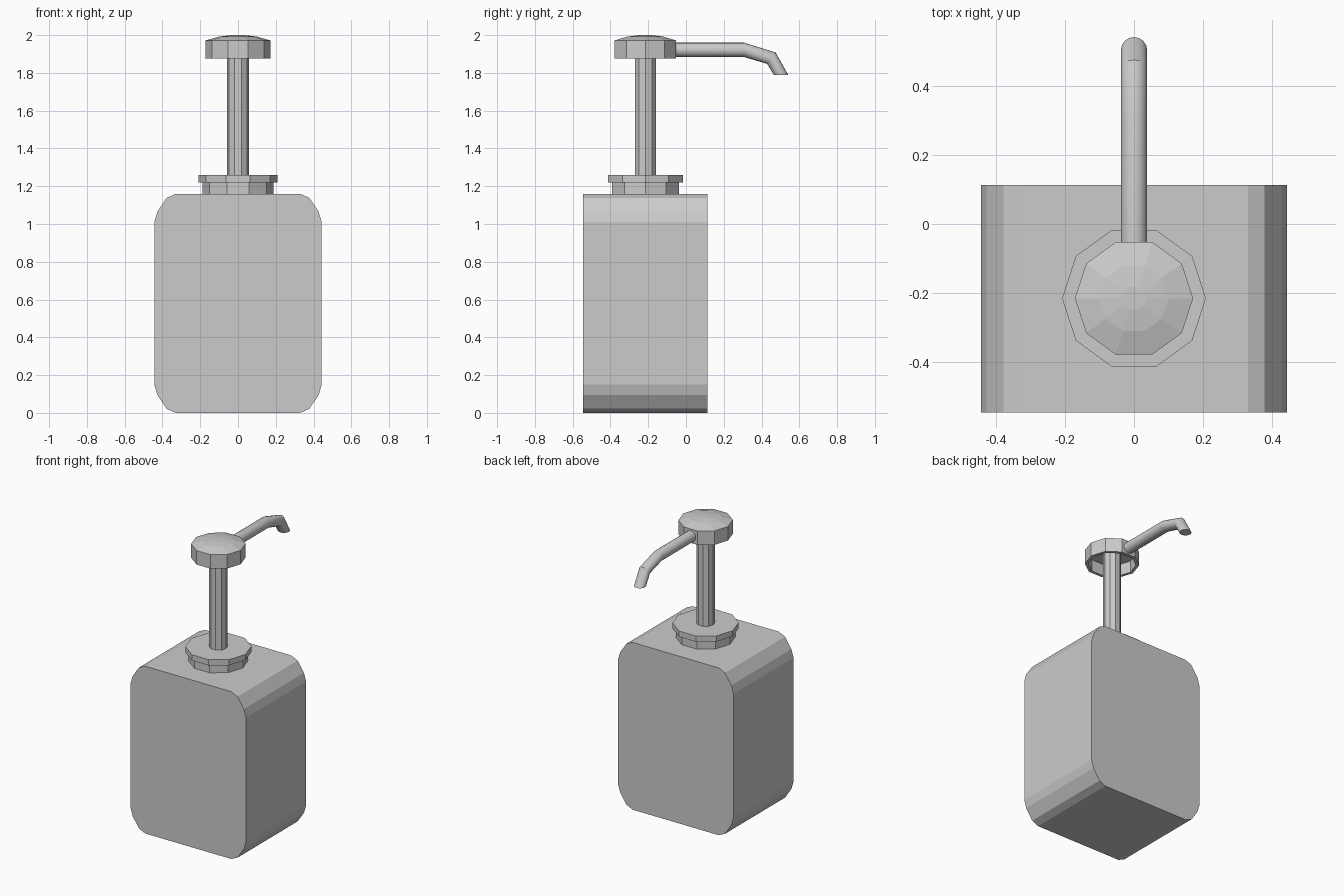
import bpy, bmesh, math
from mathutils import Vector

if "Cube" in bpy.data.objects:
    bpy.data.objects.remove(bpy.data.objects["Cube"])

PUMP_Y = -0.215


def loft(name, rings, cap_start=True, cap_end=True):
    """Skin a list of equal-sized closed rings of points."""
    bm = bmesh.new()
    loops = [[bm.verts.new(p) for p in ring] for ring in rings]
    n = len(loops[0])
    for a, b in zip(loops, loops[1:]):
        for i in range(n):
            j = (i + 1) % n
            bm.faces.new((a[i], a[j], b[j], b[i]))
    if cap_start:
        bm.faces.new(loops[0])
    if cap_end:
        bm.faces.new(loops[-1])
    bmesh.ops.remove_doubles(bm, verts=bm.verts, dist=1e-5)
    bmesh.ops.recalc_face_normals(bm, faces=bm.faces)
    mesh = bpy.data.meshes.new(name)
    bm.to_mesh(mesh)
    bm.free()
    obj = bpy.data.objects.new(name, mesh)
    bpy.context.collection.objects.link(obj)
    return obj


def lathe(name, profile, sides=10):
    """Turn an (r, z) profile around the pump axis."""
    angles = [2 * math.pi * i / sides for i in range(sides)]
    return loft(name, [[(r * math.cos(a), PUMP_Y + r * math.sin(a), z)
                        for a in angles] for r, z in profile])


# Bottle: rounded outline extruded front to back
W, H = 0.443, 1.16
corner = [(0.33, 0), (0.378, 0.022), (0.427, 0.095), (W, 0.15)]
right = corner + [(x, H - z) for x, z in reversed(corner)]
outline = right + [(-x, z) for x, z in reversed(right)]
loft("bottle", [[(x, y, z) for x, z in outline] for y in (-0.545, 0.113)])

# Stepped collar and pump stem
lathe("collar", [(0.187, 1.15), (0.187, 1.22), (0.208, 1.22), (0.208, 1.26)])
lathe("stem", [(0.058, 1.25), (0.058, 1.955)])

# Pump head: domed cap, hollow underneath
lathe("pump_head", [(0.15, 1.955), (0.15, 1.875), (0.171, 1.875), (0.171, 1.972),
                    (0.1, 1.992), (0.035, 2.0)])

# Spout: bent round tube; each ring is (centre y, z, half-height y, z)
stations = [(-0.09, 1.922, 0, 0.038), (0.307, 1.922, 0, 0.038),
            (0.452, 1.878, 0.0225, 0.030), (0.503, 1.79, 0.038, 0)]
rings = []
for y, z, uy, uz in stations:
    ring = []
    for i in range(16):
        a = 2 * math.pi * i / 16
        ring.append(Vector((0.038 * math.cos(a), y + uy * math.sin(a), z + uz * math.sin(a))))
    rings.append(ring)
spout = loft("spout", rings)
bpy.context.view_layer.objects.active = spout
spout.select_set(True)
bpy.ops.object.shade_smooth_by_angle(angle=math.radians(30))
